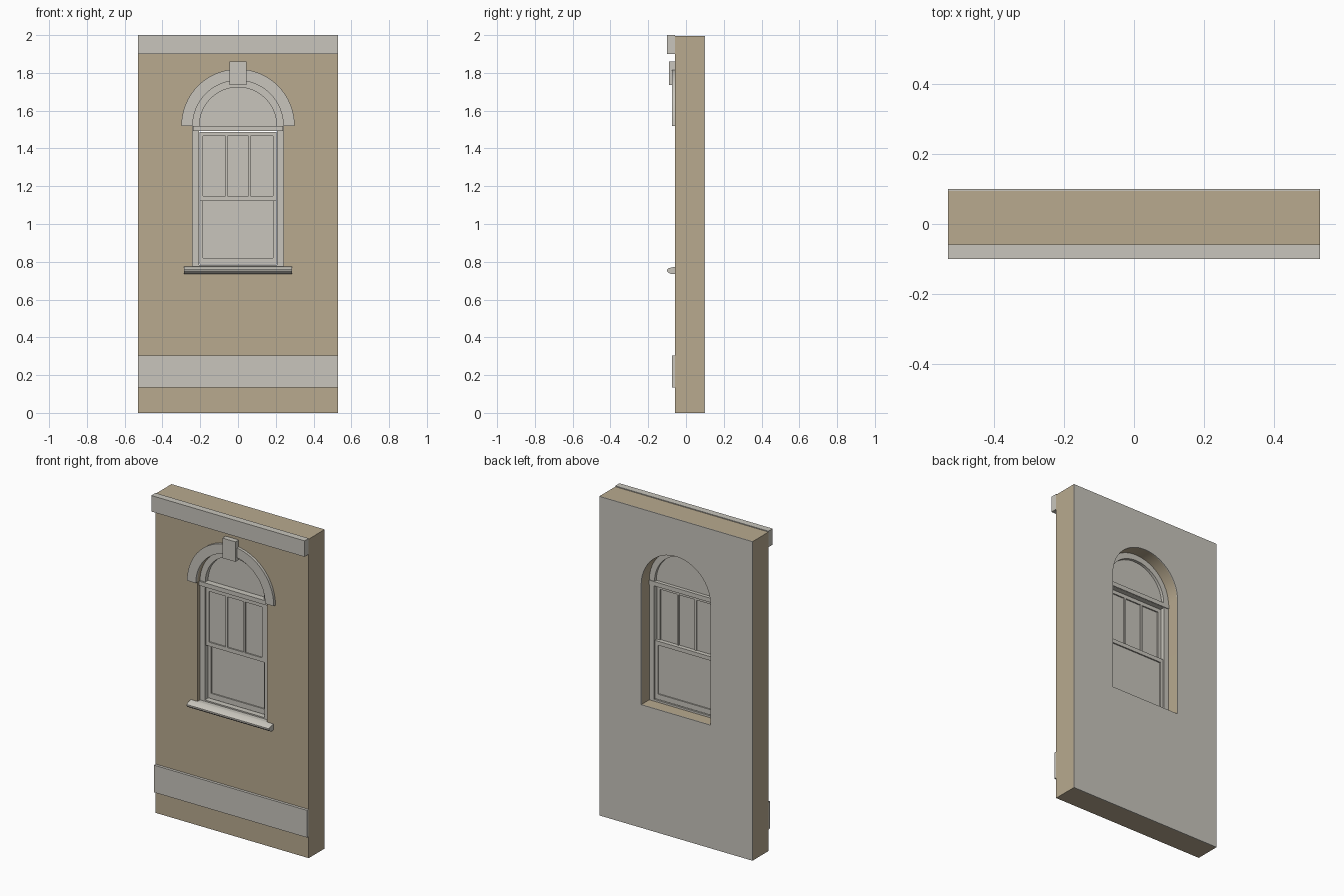
import bpy, bmesh, math

old = bpy.data.objects.get("Cube")
if old:
    bpy.data.objects.remove(old, do_unlink=True)


def material(name, rgb):
    m = bpy.data.materials.new(name)
    m.use_nodes = True
    m.diffuse_color = (*rgb, 1)
    m.node_tree.nodes["Principled BSDF"].inputs["Base Color"].default_value = (*rgb, 1)
    return m


TAN = material("tan masonry", (0.48, 0.40, 0.275))
STONE = material("pale stone", (0.58, 0.56, 0.505))


# Outline helpers: lists of (x, z) points
def rect(x0, x1, z0, z1):
    return [(x0, z0), (x1, z0), (x1, z1), (x0, z1)]


def arc(r, start=0, end=math.pi, steps=32):
    return [(r * math.cos(a), SPRING + r * math.sin(a))
            for a in (start + (end - start) * i / steps for i in range(steps + 1))]


def arched(r, bottom):
    return [(-r, bottom), (r, bottom)] + arc(r)


def finish(name, bm, mat):
    bmesh.ops.recalc_face_normals(bm, faces=bm.faces)
    mesh = bpy.data.meshes.new(name)
    bm.to_mesh(mesh)
    bm.free()
    mesh.materials.append(mat)
    ob = bpy.data.objects.new(name, mesh)
    bpy.context.collection.objects.link(ob)
    bpy.ops.object.select_all(action='DESELECT')
    ob.select_set(True)
    bpy.context.view_layer.objects.active = ob
    bpy.ops.object.shade_smooth_by_angle(angle=math.radians(30))
    return ob


def panel(name, loops, front, back, mat=STONE):
    """Extrude an outline (first loop) with holes (other loops) along y."""
    bm = bmesh.new()
    for loop in loops:
        vs = [bm.verts.new((x, front, z)) for x, z in loop]
        for i, v in enumerate(vs):
            bm.edges.new((v, vs[i - 1]))
    if len(loops) == 1:
        bm.faces.new(vs)
    else:
        bmesh.ops.triangle_fill(bm, edges=bm.edges[:], use_beauty=True)
    ext = bmesh.ops.extrude_face_region(bm, geom=bm.faces[:], use_keep_orig=True)
    moved = [g for g in ext["geom"] if isinstance(g, bmesh.types.BMVert)]
    bmesh.ops.translate(bm, verts=moved, vec=(0, back - front, 0))
    return finish(name, bm, mat)


SPRING = 1.52           # height where the arch begins
HALF = 0.53             # half the wall width
OPEN = 0.24             # half the opening width
SILL = 0.77
FACE = -0.058           # front face of the wall
LINING = 0.094          # joint between masonry and inner lining

# Wall with arched opening, and its thin inner lining
opening = arched(OPEN, SILL)
panel("wall", [rect(-HALF, HALF, 0, 1.995), opening], FACE, LINING, TAN)
panel("inner_lining", [rect(-HALF, HALF, 0, 1.995), opening], LINING, 0.1)

# Horizontal stone bands
panel("cornice", [rect(-HALF, HALF, 1.9, 2.0)], -0.1, FACE)
panel("base_band", [rect(-HALF, HALF, 0.135, 0.305)], -0.075, FACE)

# Arched surround and keystone
panel("arch_surround", [arc(0.3) + arc(OPEN, math.pi, 0)], -0.075, FACE)
panel("keystone", [rect(-0.045, 0.045, 1.735, 1.86)], -0.09, FACE)

# Sill with a rounded nose, swept along x
bm = bmesh.new()
profile = [(FACE, 0.735), (-0.078, 0.735), (-0.092, 0.741), (-0.1, 0.75),
           (-0.1, 0.759), (-0.092, 0.766), (FACE, 0.774)]
face = bm.faces.new([bm.verts.new((-0.285, y, z)) for y, z in profile])
ext = bmesh.ops.extrude_face_region(bm, geom=[face], use_keep_orig=True)
bmesh.ops.translate(bm, vec=(0.57, 0, 0),
                    verts=[g for g in ext["geom"] if isinstance(g, bmesh.types.BMVert)])
finish("sill", bm, STONE)
panel("sill_top", [rect(-OPEN, OPEN, SILL, 0.774)], FACE, -0.03)

# Fixed frame, with a transom between the sashes and the fanlight
JAMB = 0.207
panel("window_frame", [opening, rect(-JAMB, JAMB, 0.782, 1.492), arched(JAMB - 0.003, SPRING)],
      -0.032, 0.02)
panel("transom", [rect(-OPEN + 0.001, OPEN - 0.001, 1.493, SPRING)], -0.042, 0.024)
panel("fanlight_pane", [arched(JAMB, SPRING - 0.01)], -0.004, 0.002)


# Sliding sashes: a frame with openings, and a pane
def sash(name, z0, z1, rail_low, rail_high, front, columns):
    edge, bar = 0.184, 0.006
    width = 2 * edge / columns
    holes = []
    for i in range(columns):
        left = -edge + i * width + (bar if i else 0)
        right = -edge + (i + 1) * width - (bar if i < columns - 1 else 0)
        holes.append(rect(left, right, z0 + rail_low, z1 - rail_high))
    panel(name + "_frame", [rect(-0.204, 0.204, z0, z1)] + holes, front, front + 0.02)
    panel(name + "_pane", [rect(-0.19, 0.19, z0 + 0.01, z1 - 0.01)], front + 0.008, front + 0.012)


sash("upper_sash", 1.123, 1.488, 0.025, 0.023, -0.026, 3)
sash("lower_sash", 0.786, 1.15, 0.033, 0.025, -0.004, 1)
